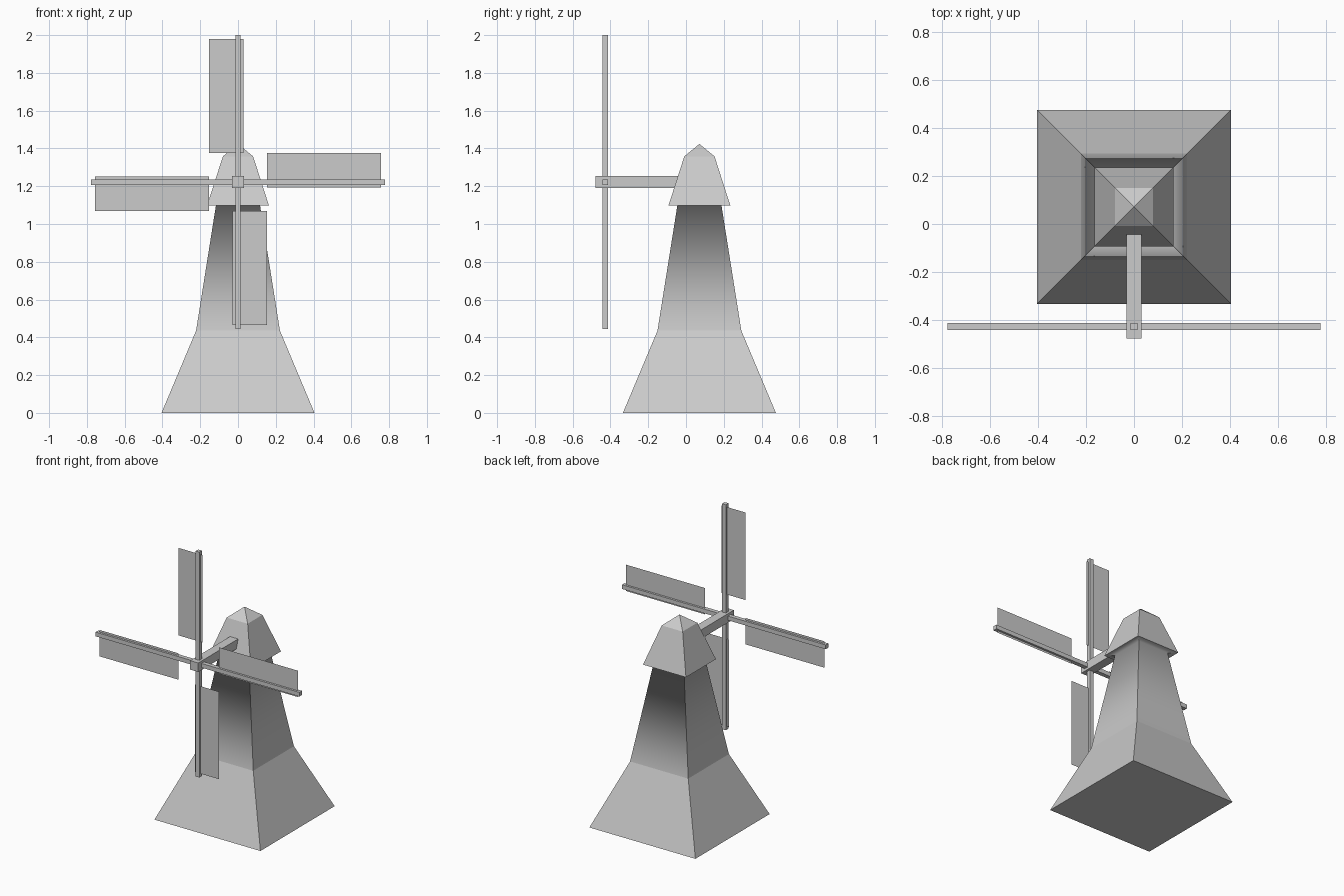
import bpy, bmesh, math
from mathutils import Vector

if "Cube" in bpy.data.objects:
    bpy.data.objects.remove(bpy.data.objects["Cube"])

BODY_Y, SAIL_Y, HUB_Z = 0.071, -0.428, 1.222


def finish(name, bm):
    bmesh.ops.recalc_face_normals(bm, faces=bm.faces)
    me = bpy.data.meshes.new(name)
    bm.to_mesh(me)
    bm.free()
    ob = bpy.data.objects.new(name, me)
    bpy.context.collection.objects.link(ob)
    return ob


def box(name, lo, hi):
    bm = bmesh.new()
    bmesh.ops.create_cube(bm, size=1)
    lo, hi = Vector(lo), Vector(hi)
    for v in bm.verts:
        v.co = (lo + hi) / 2 + Vector(v.co[i] * (hi - lo)[i] for i in range(3))
    return finish(name, bm)


# tower and cap: stacked square rings (half width, height) closed by an apex
rings = [(0.405, 0), (0.222, 0.435), (0.117, 1.097), (0.164, 1.097), (0.08, 1.358)]
bm = bmesh.new()
loops = [[bm.verts.new((sx * h, BODY_Y + sy * h, z))
          for sx, sy in ((-1, -1), (1, -1), (1, 1), (-1, 1))] for h, z in rings]
apex = bm.verts.new((0, BODY_Y, 1.424))
bm.faces.new(loops[0][::-1])
for k, (a, b) in enumerate(zip(loops, loops[1:])):
    for i in range(4):
        j = (i + 1) % 4
        f = bm.faces.new((a[i], a[j], b[j], b[i]))
        f.smooth = k in (1, 2)
for i in range(4):
    bm.faces.new((loops[-1][i], loops[-1][(i + 1) % 4], apex))
# only the joint between the tower and the cap underside is shaded soft
joint = set(loops[2])
for e in bm.edges:
    e.smooth = all(v in joint for v in e.verts)
finish("tower_and_cap", bm)

# wind shaft running into the cap
box("wind_shaft", (-0.031, -0.478, HUB_Z - 0.031), (0.031, 0.0, HUB_Z + 0.031))

# crossed spars
t, r = 0.0145, 0.778
box("vertical_spar", (-t, SAIL_Y - t, HUB_Z - r), (t, SAIL_Y + t, HUB_Z + r))
box("horizontal_spar", (-r, SAIL_Y - t, HUB_Z - t), (r, SAIL_Y + t, HUB_Z + t))

# four thin sails, each turned a quarter around the hub
for n in range(4):
    a = n * math.pi / 2
    out = Vector((math.sin(a), 0, math.cos(a)))
    side = Vector((-math.cos(a), 0, math.sin(a)))
    hub = Vector((0, SAIL_Y, HUB_Z))
    bm = bmesh.new()
    bm.faces.new([bm.verts.new(hub + out * u + side * w) for u, w in
                  ((0.153, -0.029), (0.757, -0.029), (0.757, 0.153), (0.153, 0.153))])
    finish(f"sail_{n + 1}", bm)
